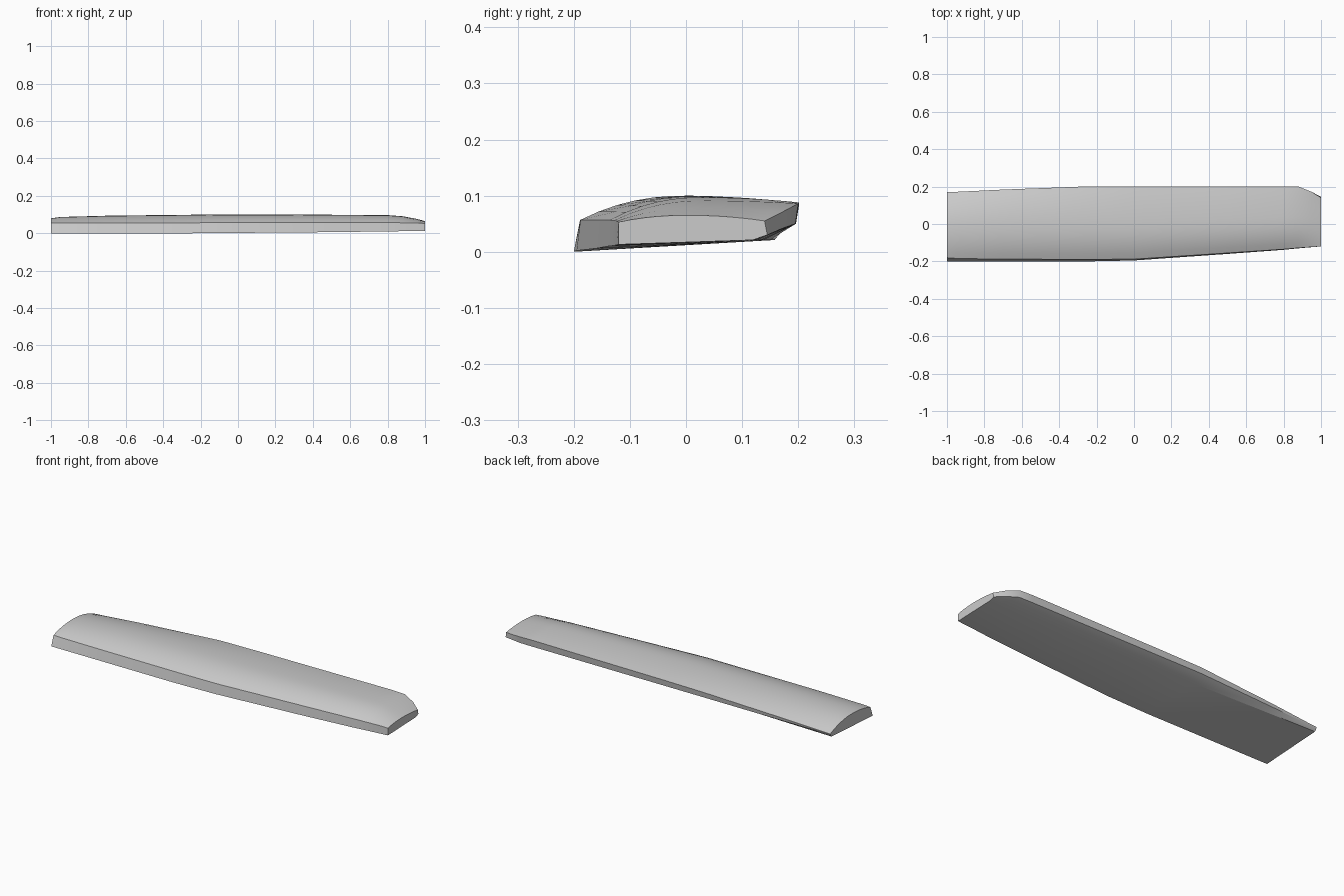
import bpy, bmesh, math

# Stations along the blade:
# x, front y, lip y, lip z, peak z, back y, back z, chine y, chine z, bottom-back y, bottom-front z
stations = [
    (-1.00, -.200, -.180, .055, .080, .170, .040, .168, .034, .158, .000),
    (-0.95, -.200, -.184, .055, .087, .172, .043, .170, .035, .157, .000),
    (-0.70, -.200, -.188, .056, .094, .184, .058, .181, .041, .150, .000),
    (-0.25, -.200, -.189, .056, .099, .201, .080, .196, .050, .138, .000),
    (0.00, -.195, -.188, .057, .100, .201, .083, .196, .050, .134, .002),
    (0.50, -.160, -.155, .057, .099, .201, .086, .196, .050, .126, .006),
    (0.80, -.138, -.135, .057, .097, .201, .088, .196, .050, .122, .010),
    (0.88, -.130, -.128, .056, .091, .200, .086, .195, .050, .121, .011),
    (0.95, -.124, -.123, .055, .078, .172, .071, .170, .041, .120, .012),
    (1.00, -.120, -.120, .053, .065, .140, .055, .145, .030, .119, .013),
]
T_PEAK, N = 0.48, 12


def ring(s):
    """Closed cross-section: front face, curved top, bevelled back, flat bottom."""
    x, yf, yl, zl, zp, yb, zb, yc, zc, yu, zf = s
    pts = [(x, yf, zf)]
    for i in range(N + 1):
        t = i / N
        if t < T_PEAK:
            z = zp - (zp - zl) * ((T_PEAK - t) / T_PEAK) ** 2.2
        else:
            z = zp - (zp - zb) * ((t - T_PEAK) / (1 - T_PEAK)) ** 2
        pts.append((x, yl + (yb - yl) * t, z))
    return pts + [(x, yc, zc), (x, yu, .021)]


# Blade body lofted through the stations, with flat ends
bm = bmesh.new()
rings = [[bm.verts.new(p) for p in ring(s)] for s in stations]
for a, b in zip(rings, rings[1:]):
    for i in range(len(a)):
        j = (i + 1) % len(a)
        bm.faces.new((a[i], a[j], b[j], b[i]))
bm.faces.new(rings[0])
bm.faces.new(rings[-1])
bmesh.ops.recalc_face_normals(bm, faces=bm.faces)
mesh = bpy.data.meshes.new("blade")
bm.to_mesh(mesh)
bm.free()
blade = bpy.data.objects.new("blade", mesh)
bpy.context.collection.objects.link(blade)

# Smooth top with crisp edges
bpy.context.view_layer.objects.active = blade
blade.select_set(True)
bpy.ops.object.shade_smooth_by_angle(angle=math.radians(25))
